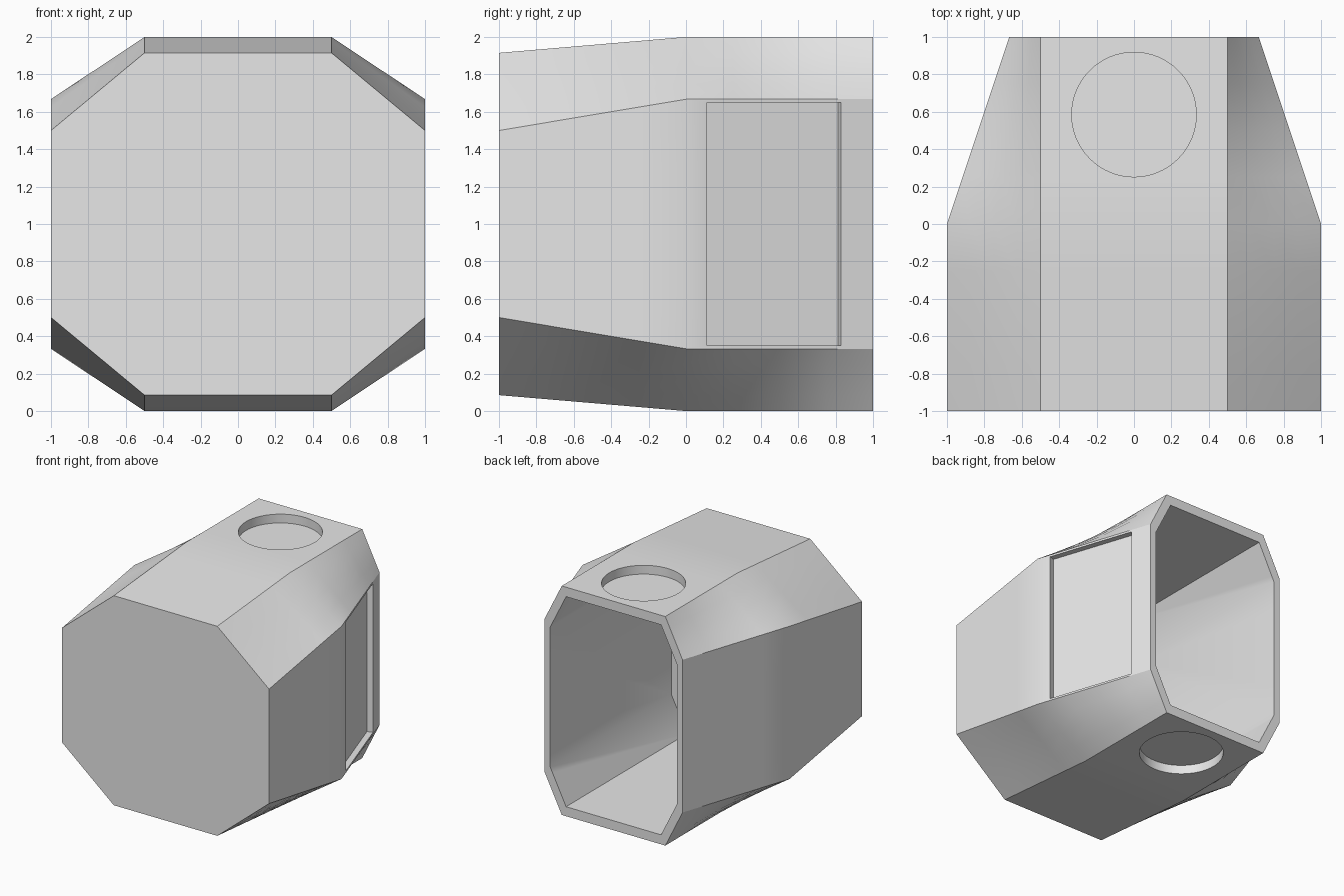
import bpy, bmesh, math
from mathutils import Matrix

cube = bpy.data.objects.get("Cube")
if cube:
    bpy.data.objects.remove(cube, do_unlink=True)

grey = bpy.data.materials.new("plain_grey")
grey.use_nodes = True
color = (0.8, 0.8, 0.8, 1)
grey.diffuse_color = color
grey.node_tree.nodes["Principled BSDF"].inputs["Base Color"].default_value = color


def make_object(name, bm):
    bmesh.ops.recalc_face_normals(bm, faces=bm.faces)
    mesh = bpy.data.meshes.new(name)
    bm.to_mesh(mesh)
    bm.free()
    mesh.materials.append(grey)
    obj = bpy.data.objects.new(name, mesh)
    bpy.context.collection.objects.link(obj)
    return obj


def loft(name, rings):
    """Closed loft through octagons: y, half width, flat half width, half height, side half height."""
    bm = bmesh.new()
    loops = []
    for y, w, fw, h, sh in rings:
        quarter = [(w, sh), (fw, h)]
        half = quarter + [(-x, z) for x, z in reversed(quarter)]
        outline = half + [(-x, -z) for x, z in half]
        loops.append([bm.verts.new((x, y, 1 + z)) for x, z in outline])
    for a, b in zip(loops, loops[1:]):
        for i in range(len(a)):
            j = (i + 1) % len(a)
            bm.faces.new((a[i], a[j], b[j], b[i]))
    bm.faces.new(loops[0])
    bm.faces.new(loops[-1])
    return make_object(name, bm)


# Outer hull, subdivided so the twisted corner faces curve evenly
hull = loft("hull", [(-1, 1, 0.5, 0.915, 0.5),
                     (0, 1, 0.5, 1, 0.667),
                     (1, 0.667, 0.5, 1, 0.667)])
sub = hull.modifiers.new("subdivide", "SUBSURF")
sub.subdivision_type = "SIMPLE"
sub.levels = sub.render_levels = 2

# Straight cavity open at the back
k = 0.917
cavity_ring = (0.667 * k, 0.5 * k, k, 0.667 * k)
cutters = [loft("cavity_cutter", [(-0.67, *cavity_ring), (1.2, *cavity_ring)])]

# Round recesses in the roof and floor
depth = 0.077
for name, z in (("roof_port_cutter", 2), ("floor_port_cutter", 0)):
    bm = bmesh.new()
    bmesh.ops.create_cone(bm, cap_ends=True, segments=64, radius1=0.333,
                          radius2=0.333, depth=2 * depth,
                          matrix=Matrix.Translation((0, 0.585, z)))
    cutters.append(make_object(name, bm))

# Rectangular recess set square into the sloping side
bm = bmesh.new()
place = (Matrix.Translation((0.843, 0.471, 1))
         @ Matrix.Rotation(math.atan(1 / 3), 4, "Z")
         @ Matrix.Diagonal((0.1, 0.756, 1.3, 1)))
bmesh.ops.create_cube(bm, size=1, matrix=place)
cutters.append(make_object("side_panel_cutter", bm))

for cutter in cutters:
    cut = hull.modifiers.new(cutter.name, "BOOLEAN")
    cut.operation = "DIFFERENCE"
    cut.solver = "EXACT"
    cut.object = cutter

# Apply the cuts, then shade smooth while keeping the hard edges
bpy.ops.object.select_all(action="DESELECT")
hull.select_set(True)
bpy.context.view_layer.objects.active = hull
for modifier in list(hull.modifiers):
    bpy.ops.object.modifier_apply(modifier=modifier.name)
for cutter in cutters:
    bpy.data.objects.remove(cutter, do_unlink=True)
bpy.ops.object.shade_smooth_by_angle(angle=math.radians(30))
